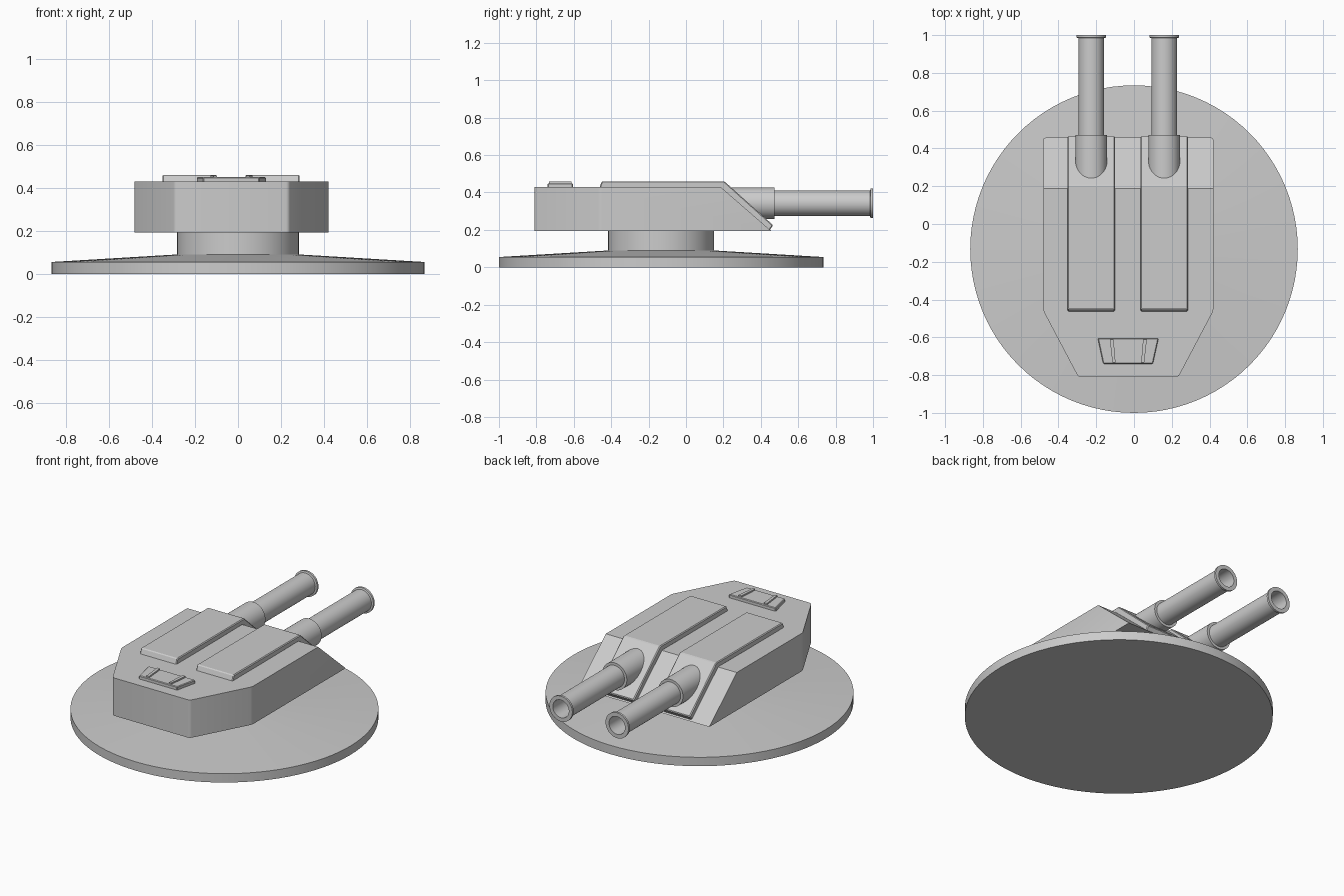
import bpy, bmesh, math
from mathutils import Vector, Matrix

if "Cube" in bpy.data.objects:
    bpy.data.objects.remove(bpy.data.objects["Cube"])

CY = -0.133          # centre of the round base
BARREL_Z = 0.342


def finish(name, bm, smooth=False):
    bmesh.ops.recalc_face_normals(bm, faces=bm.faces[:])
    mesh = bpy.data.meshes.new(name)
    bm.to_mesh(mesh)
    bm.free()
    ob = bpy.data.objects.new(name, mesh)
    bpy.context.collection.objects.link(ob)
    if smooth:
        bpy.ops.object.select_all(action='DESELECT')
        ob.select_set(True)
        bpy.context.view_layer.objects.active = ob
        bpy.ops.object.shade_smooth_by_angle(angle=math.radians(30))
    return ob


def lathe(name, profile, matrix, steps):
    """Revolve (radius, height) points about z, then place with matrix."""
    bm = bmesh.new()
    verts = [bm.verts.new((r, 0, h)) for r, h in profile]
    edges = [bm.edges.new(p) for p in zip(verts, verts[1:])]
    bmesh.ops.spin(bm, geom=verts + edges, cent=(0, 0, 0), axis=(0, 0, 1),
                   angle=math.tau, steps=steps)
    bmesh.ops.remove_doubles(bm, verts=bm.verts[:], dist=1e-5)
    bm.transform(matrix)
    return finish(name, bm, True)


def prism(points, offset):
    """Extrude a closed outline along the offset vector."""
    bm = bmesh.new()
    face = bm.faces.new([bm.verts.new(p) for p in points])
    ext = bmesh.ops.extrude_face_region(bm, geom=[face], use_keep_orig=True)
    moved = [g for g in ext['geom'] if isinstance(g, bmesh.types.BMVert)]
    bmesh.ops.translate(bm, verts=moved, vec=Vector(offset))
    return bm


def bevel(ob, width, segments=1):
    mod = ob.modifiers.new("bevel", 'BEVEL')
    mod.width, mod.segments = width, segments
    mod.limit_method = 'ANGLE'


# round base with shallow cone and pedestal
lathe("base_disc", [(0, 0), (0.867, 0), (0.867, 0.055), (0.283, 0.09),
                    (0.283, 0.2), (0, 0.2)],
      Matrix.Translation((0, CY, 0)), 96)

# turret body: outline with rounded upright edges and a sloped front
outline = [(-0.48, 0.457), (-0.48, -0.46), (-0.295, -0.81),
           (0.235, -0.81), (0.42, -0.46), (0.42, 0.457)]
bm = prism([(x, y, 0.193) for x, y in outline], (0, 0, 0.235))
upright = [e for e in bm.edges
           if abs(e.verts[0].co.z - e.verts[1].co.z) > 0.1]
bmesh.ops.bevel(bm, geom=upright, offset=0.012, segments=3, profile=0.5,
                affect='EDGES')
cut = bmesh.ops.bisect_plane(bm, geom=bm.verts[:] + bm.edges[:] + bm.faces[:],
                             plane_co=(0, 0.187, 0.428),
                             plane_no=(0, 0.235, 0.27), clear_outer=True)
rim = [g for g in cut['geom_cut'] if isinstance(g, bmesh.types.BMEdge)]
bmesh.ops.holes_fill(bm, edges=rim)
finish("turret_body", bm, True)

# armour strip and gun for each side
strip = [(-0.465, 0.42), (-0.45, 0.46), (0.205, 0.46), (0.466, 0.225),
         (0.445, 0.195), (0.18, 0.425)]
for side, x0, x1, gx in (("left", -0.352, -0.1, -0.226),
                         ("right", 0.034, 0.286, 0.16)):
    ob = finish(side + "_armour_strip",
                prism([(x0, y, z) for y, z in strip], (x1 - x0, 0, 0)))
    bevel(ob, 0.005)
    along_y = (Matrix.Translation((gx, 0, BARREL_Z))
               @ Matrix.Rotation(-math.pi / 2, 4, 'X'))
    lathe(side + "_gun_sleeve", [(0, 0.2), (0.084, 0.2), (0.084, 0.472),
                                 (0.06, 0.472)], along_y, 40)
    lathe(side + "_gun_barrel", [(0, 0.21), (0.068, 0.21), (0.068, 0.984),
                                 (0.079, 0.987), (0.079, 1.0), (0.055, 1.0),
                                 (0.052, 0.6), (0, 0.6)], along_y, 40)

# rear hatch with two slanted hinge ribs
hatch = [(-0.192, -0.605), (-0.163, -0.74), (0.1, -0.74), (0.13, -0.605)]
ob = finish("rear_hatch", prism([(x, y, 0.42) for x, y in hatch],
                                (0, 0, 0.029)))
bevel(ob, 0.004)
for side, s in (("left", -1), ("right", 1)):
    rib = [(0.068, -0.733), (0.084, -0.733), (0.098, -0.612), (0.078, -0.612)]
    finish(side + "_hatch_rib",
           prism([(-0.03 + s * x, y, 0.44) for x, y in rib], (0, 0, 0.018)))
